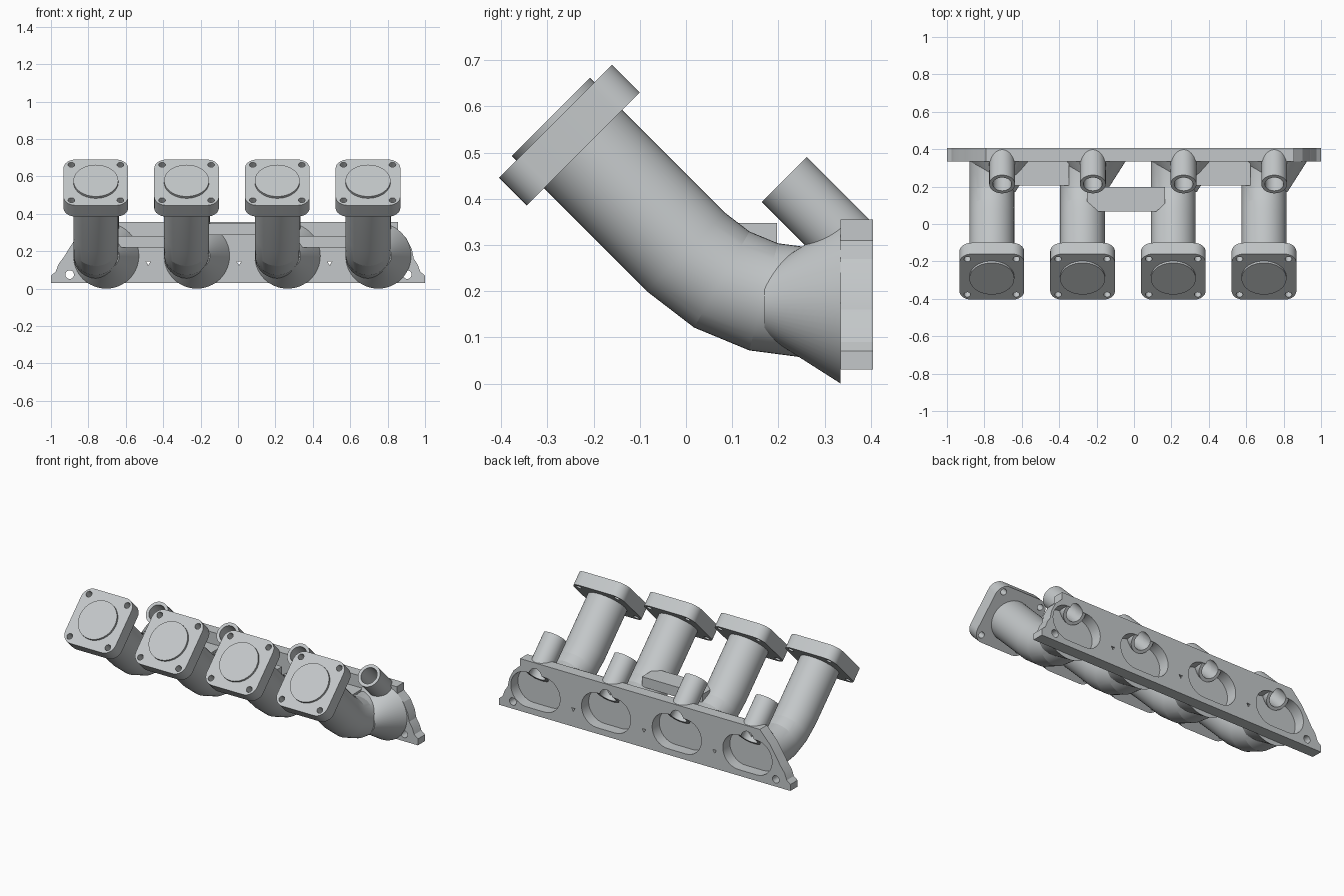
import bpy, bmesh
from math import sin, cos, pi, radians
from mathutils import Matrix, Vector

cube = bpy.data.objects.get("Cube")
if cube:
    bpy.data.objects.remove(cube, do_unlink=True)

metal = bpy.data.materials.new("cast_grey_metal")
metal.use_nodes = True
GREY = (0.55, 0.575, 0.585, 1)
metal.diffuse_color = GREY
metal.node_tree.nodes["Principled BSDF"].inputs["Base Color"].default_value = GREY

PITCH = 0.485
RUNNERS = [-0.76 + PITCH * i for i in range(4)]
PORTS = [x + 0.055 for x in RUNNERS]
PLATE_FRONT, PLATE_BACK = 0.335, 0.405
PORT_Z = 0.175


def finish(name, bm):
    bmesh.ops.recalc_face_normals(bm, faces=bm.faces)
    mesh = bpy.data.meshes.new(name)
    bm.to_mesh(mesh)
    bm.free()
    mesh.materials.append(metal)
    obj = bpy.data.objects.new(name, mesh)
    bpy.context.collection.objects.link(obj)
    return obj


def prism(name, outline, depth, matrix):
    """Extrude a flat outline along its local z, then place it."""
    bm = bmesh.new()
    face = bm.faces.new([bm.verts.new((x, y, 0)) for x, y in outline])
    top = bmesh.ops.extrude_face_region(bm, geom=[face])["geom"]
    verts = [v for v in top if isinstance(v, bmesh.types.BMVert)]
    bmesh.ops.translate(bm, vec=(0, 0, depth), verts=verts)
    bm.transform(matrix)
    return finish(name, bm)


def circle(r, n=48, cx=0, cy=0):
    return [(cx + r * cos(2 * pi * i / n), cy + r * sin(2 * pi * i / n)) for i in range(n)]


def rounded(w, h, r, n=8):
    pts = []
    for q, (sx, sy) in enumerate([(1, 1), (-1, 1), (-1, -1), (1, -1)]):
        for i in range(n + 1):
            a = pi / 2 * (q + i / n)
            p = (sx * (w / 2 - r) + r * cos(a), sy * (h / 2 - r) + r * sin(a))
            if not pts or (Vector(p) - Vector(pts[-1])).length > 1e-5:
                pts.append(p)
    if (Vector(pts[0]) - Vector(pts[-1])).length < 1e-5:
        pts.pop()
    return pts


def tilted(x, y, z):
    return Matrix.Translation((x, y, z)) @ Matrix.Rotation(radians(45), 4, "X")


def upright(x, y, z):
    return Matrix.Translation((x, y, z)) @ Matrix.Rotation(radians(90), 4, "X")


def cut(obj, cutters):
    bpy.context.view_layer.objects.active = obj
    for c in cutters:
        mod = obj.modifiers.new("cut", "BOOLEAN")
        mod.operation, mod.solver, mod.object = "DIFFERENCE", "EXACT", c
        bpy.ops.object.modifier_apply(modifier=mod.name)
    return obj


def smooth(obj, angle):
    bpy.ops.object.select_all(action="DESELECT")
    obj.select_set(True)
    bpy.context.view_layer.objects.active = obj
    bpy.ops.object.shade_smooth_by_angle(angle=radians(angle))


def runner(name, x, r=0.12, n=48, steps=3, bend=0.375):
    """Straight pipe, 45 degree bend, short level end."""
    path = [(-0.2925, 0.5775, 45)]
    for i in range(steps + 1):
        a = 45 * (1 - i / steps)
        path.append((0.265 - bend * sin(radians(a)),
                     PORT_Z + bend * (1 - cos(radians(a))), a))
    path.append((PLATE_FRONT, PORT_Z, 0))
    bm = bmesh.new()
    rings = []
    for y, z, a in path:
        a = radians(a)
        rings.append([bm.verts.new((x + u, y + v * sin(a), z + v * cos(a)))
                      for u, v in circle(r, n)])
    for p, q in zip(rings, rings[1:]):
        for i in range(n):
            j = (i + 1) % n
            bm.faces.new((p[i], p[j], q[j], q[i]))
    bm.faces.new(rings[0])
    bm.faces.new(rings[-1])
    return finish(name, bm)


def cone(name, x):
    bm = bmesh.new()
    depth = 0.165
    bmesh.ops.create_cone(bm, cap_ends=True, segments=64, radius1=0.175,
                          radius2=0.07, depth=depth)
    bm.transform(upright(x, PLATE_FRONT - depth / 2, PORT_Z))
    return finish(name, bm)


# Mounting plate
plate_outline = [
    (-1, 0.03), (1, 0.03), (1, 0.07), (0.975, 0.09), (0.96, 0.13), (0.94, 0.16),
    (0.93, 0.21), (0.9, 0.27), (0.855, 0.31), (0.855, 0.355), (-0.79, 0.355),
    (-0.86, 0.28), (-0.9, 0.22), (-0.93, 0.17), (-0.96, 0.13), (-0.975, 0.09), (-1, 0.07)]
plate = prism("mounting_plate", plate_outline, PLATE_BACK - PLATE_FRONT,
              upright(0, PLATE_BACK, 0))

# Hidden cutters for the ports, bolt holes and trimming
helpers = []
def cutter(outline, depth, matrix):
    obj = prism("cutter", outline, depth, matrix)
    obj.hide_render = True
    helpers.append(obj)
    return obj

for x in PORTS:
    cut(plate, [cutter(rounded(0.338, 0.215, 0.1074), 0.2, upright(x, 0.5, PORT_Z))])
for x in (-0.9, 0.905):
    cut(plate, [cutter(circle(0.023, 24), 0.2, upright(x, 0.5, 0.075))])
for x in (-0.48, 0.005, 0.49):
    triangle = [(-0.012, 0.007), (0, -0.014), (0.012, 0.007)]
    cut(plate, [cutter(triangle, 0.2, upright(x, 0.5, 0.138))])
back_trim = cutter(rounded(3, 2, 0.1), 0.5, upright(0, PLATE_BACK + 0.5, 0))

for i, (rx, px) in enumerate(zip(RUNNERS, PORTS), 1):
    # Runner pipe, flared port and angled injector boss
    bore = cutter(circle(0.05, 32), 0.38, tilted(px, 0.46, 0.195))
    pipe = cut(runner(f"runner_pipe_{i}", rx), [bore])
    flare = cut(cone(f"port_flare_{i}", px), [bore])
    boss = prism(f"injector_boss_{i}", circle(0.069), 0.247, tilted(px, 0.3875, 0.2675))
    cut(boss, [bore, back_trim])
    cut(plate, [bore])
    smooth(pipe, 10)
    smooth(flare, 20)
    smooth(boss, 20)

    # Inlet flange with four bolt holes
    place = tilted(rx, -0.2225, 0.5075)
    flange = prism(f"inlet_flange_{i}", rounded(0.346, 0.346, 0.065), 0.085, place)
    for sx in (-1, 1):
        for sy in (-1, 1):
            hole = circle(0.018, 20, sx * 0.131, sy * 0.134)
            cut(flange, [cutter(hole, 0.3, place @ Matrix.Translation((0, 0, -0.1)))])
    smooth(flange, 20)

smooth(plate, 20)

# Webs joining the outer pairs of runners
for name, x in (("right_web", (RUNNERS[0] + RUNNERS[1]) / 2),
                ("left_web", (RUNNERS[2] + RUNNERS[3]) / 2)):
    prism(name, rounded(0.34, 0.13, 0.002, 1), 0.062,
          Matrix.Translation((x, 0.27, 0.22)))

# Centre bridge between the two middle runners
bridge = [(-0.25, 0.197), (-0.25, 0.12), (-0.19, 0.067), (0.12, 0.067),
          (0.165, 0.11), (0.165, 0.197)]
prism("centre_bridge", bridge, 0.062, Matrix.Translation((0, 0, 0.286)))

for obj in helpers:
    bpy.data.objects.remove(obj, do_unlink=True)
